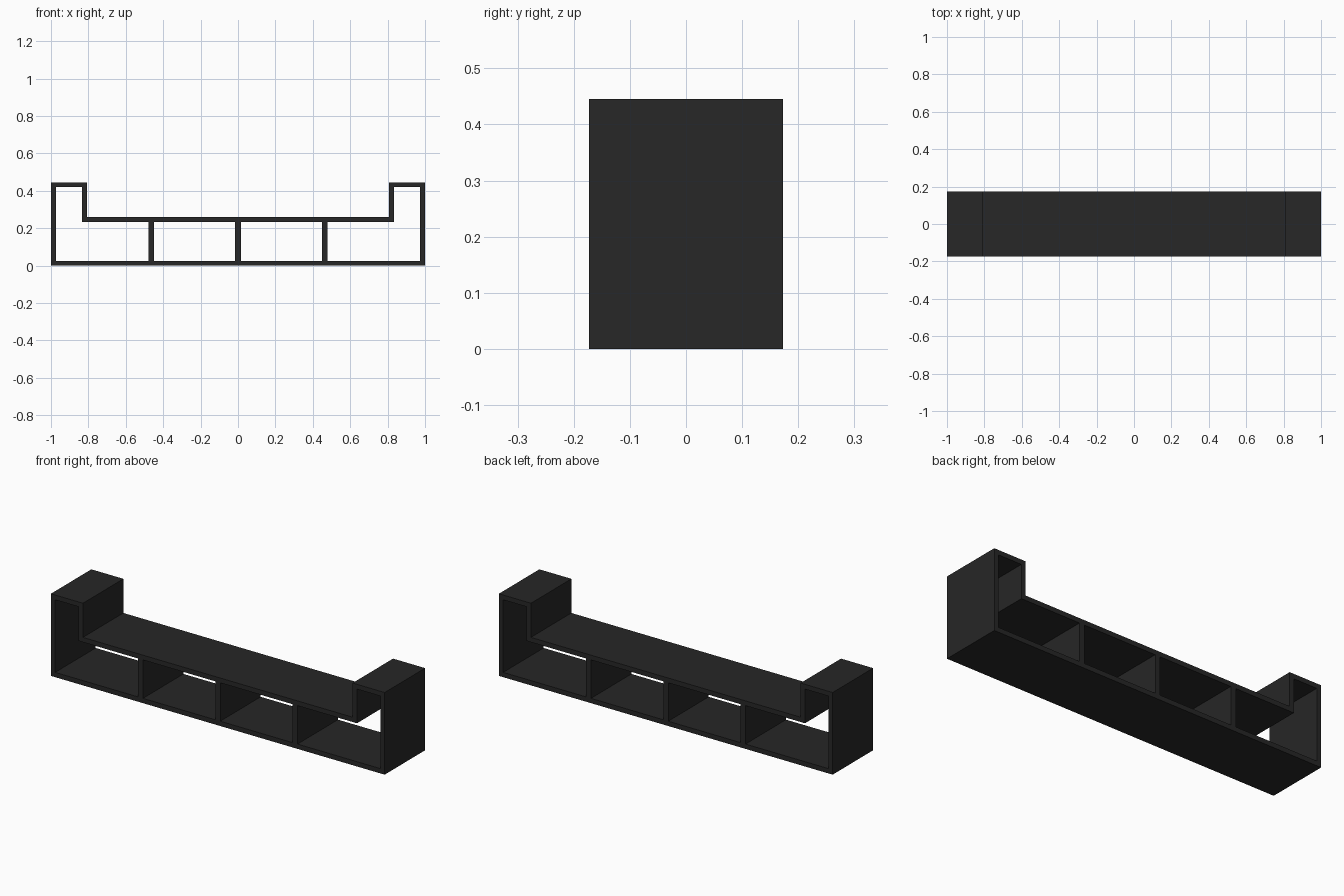
import bpy

if "Cube" in bpy.data.objects:
    bpy.data.objects.remove(bpy.data.objects["Cube"])

# overall sizes
DEPTH = 0.346
HEIGHT = 0.445
T = 0.026          # board thickness
SHELF_TOP = 0.26
INNER = 0.808      # inner face of the end towers
DIV = 0.03         # divider thickness

dark = bpy.data.materials.new("dark_paint")
dark.diffuse_color = (0.02, 0.02, 0.02, 1)
dark.use_nodes = True
dark.node_tree.nodes["Principled BSDF"].inputs["Base Color"].default_value = dark.diffuse_color


def board(name, x0, x1, z0, z1):
    """Full-depth board given by its front-view rectangle."""
    bpy.ops.mesh.primitive_cube_add(size=1, location=((x0 + x1) / 2, 0, (z0 + z1) / 2))
    ob = bpy.context.object
    ob.name = name
    ob.scale = (x1 - x0, DEPTH, z1 - z0)
    bpy.ops.object.transform_apply(location=False, rotation=False, scale=True)
    ob.data.materials.append(dark)
    return ob


# long boards
board("bottom_board", -1 + T, 1 - T, 0, T)
board("middle_shelf", -INNER - T, INNER + T, SHELF_TOP - T, SHELF_TOP)

# raised end towers, mirrored left and right
for side, s in (("left", -1), ("right", 1)):
    def end_board(name, a, b, z0, z1):
        x0, x1 = sorted((s * a, s * b))
        board(f"{side}_{name}", x0, x1, z0, z1)
    end_board("outer_side", 1 - T, 1, 0, HEIGHT)
    end_board("tower_top", INNER, 1 - T, HEIGHT - T, HEIGHT)
    end_board("tower_inner_side", INNER, INNER + T, SHELF_TOP, HEIGHT - T)

# upright dividers
for i, x in enumerate((-0.463, 0, 0.463)):
    board(f"divider_{i + 1}", x - DIV / 2, x + DIV / 2, T, SHELF_TOP - T)
